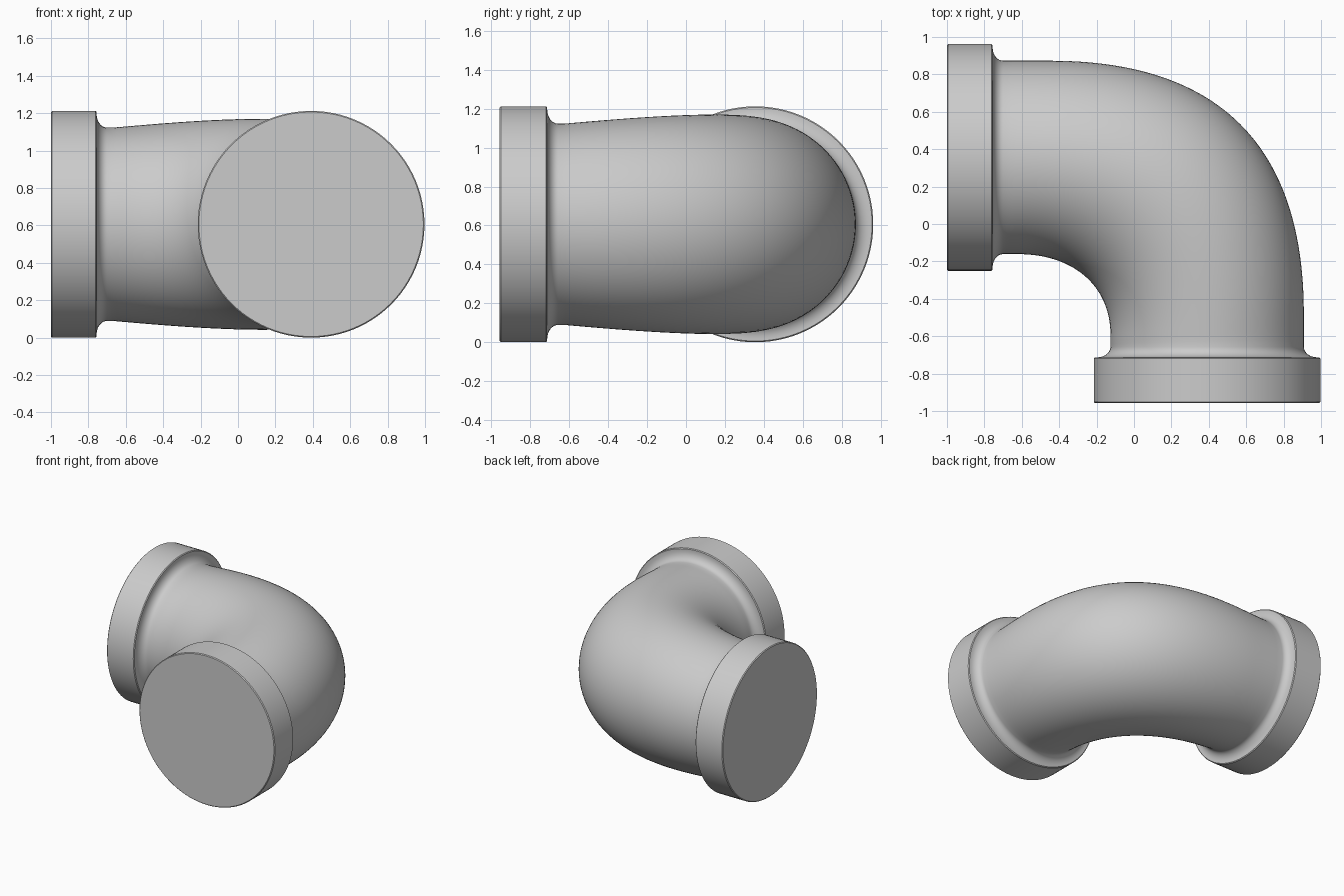
import bpy, bmesh, math
from mathutils import Vector

if "Cube" in bpy.data.objects:
    bpy.data.objects.remove(bpy.data.objects["Cube"])

SIDES = 96
R = 0.606            # collar radius, also height of the pipe axis
N = 0.517            # neck radius

rings = []           # each ring: (outer point, inner point, half height)


def bez(p, t):
    s = 1 - t
    return p[0]*s**3 + p[1]*3*s*s*t + p[2]*3*s*t*t + p[3]*t**3


def corner(start, end, k):
    """Bezier bend leaving start along +x and arriving at end along -y."""
    a, d = Vector(start), Vector(end)
    return [a, Vector((a.x + (d.x - a.x)*k, a.y)),
            Vector((d.x, d.y + (a.y - d.y)*k)), d]


# Collar profile: bevelled rim, back face, then concave fillet to the neck
profile = [(0, R - 0.006), (0.006, R), (0.238, R), (0.244, R - 0.006)]
for i in range(9):
    a = math.radians(90 * i / 8)
    profile.append((0.244 + 0.056*(1 - math.cos(a)), N + 0.072*(1 - math.sin(a))))

# Left collar
for d, r in profile:
    c = Vector((-1 + d, 0.356))
    rings.append((c + Vector((0, r)), c - Vector((0, r)), r))

# Bend: loft between outer and inner outline curves
start_o, start_i, _ = rings[-1]
outer = corner((-0.45, 0.873), (0.908, -0.48), 0.665)
inner = corner((-0.62, -0.161), (-0.126, -0.59), 0.6)
end_o, end_i = Vector((0.908, -0.657)), Vector((-0.126, -0.657))
body = [(start_o.lerp(outer[0], i/5), start_i.lerp(inner[0], i/5)) for i in range(1, 5)]
body += [(bez(outer, i/48), bez(inner, i/48)) for i in range(49)]
body += [(outer[3].lerp(end_o, i/4), inner[3].lerp(end_i, i/4)) for i in range(1, 4)]

# The bend swells slightly in height towards its middle
mids = [(o + i)/2 for o, i in body]
steps = [0.0]
for a, b in zip(mids, mids[1:]):
    steps.append(steps[-1] + (b - a).length)
for (o, i), s in zip(body, steps):
    rings.append((o, i, N + 0.047*math.sin(math.pi*s/steps[-1])))

# Front collar
for d, r in reversed(profile):
    c = Vector((0.391, -0.957 + d))
    rings.append((c + Vector((r, 0)), c - Vector((r, 0)), r))

# Skin the rings and cap both ends
bm = bmesh.new()
loops = []
for o, i, h in rings:
    c, half = (o + i)/2, (o - i)/2
    loop = []
    for k in range(SIDES):
        a = 2*math.pi*k/SIDES
        p = c + half*math.cos(a)
        loop.append(bm.verts.new((p.x, p.y, R + h*math.sin(a))))
    loops.append(loop)
for A, B in zip(loops, loops[1:]):
    for k in range(SIDES):
        n = (k + 1) % SIDES
        bm.faces.new((A[k], A[n], B[n], B[k]))
bm.faces.new(loops[0])
bm.faces.new(loops[-1])
bmesh.ops.recalc_face_normals(bm, faces=bm.faces)

mesh = bpy.data.meshes.new("pipe_elbow")
bm.to_mesh(mesh)
bm.free()
obj = bpy.data.objects.new("pipe_elbow", mesh)
bpy.context.collection.objects.link(obj)
bpy.context.view_layer.objects.active = obj
obj.select_set(True)
bpy.ops.object.shade_smooth_by_angle(angle=math.radians(30))
